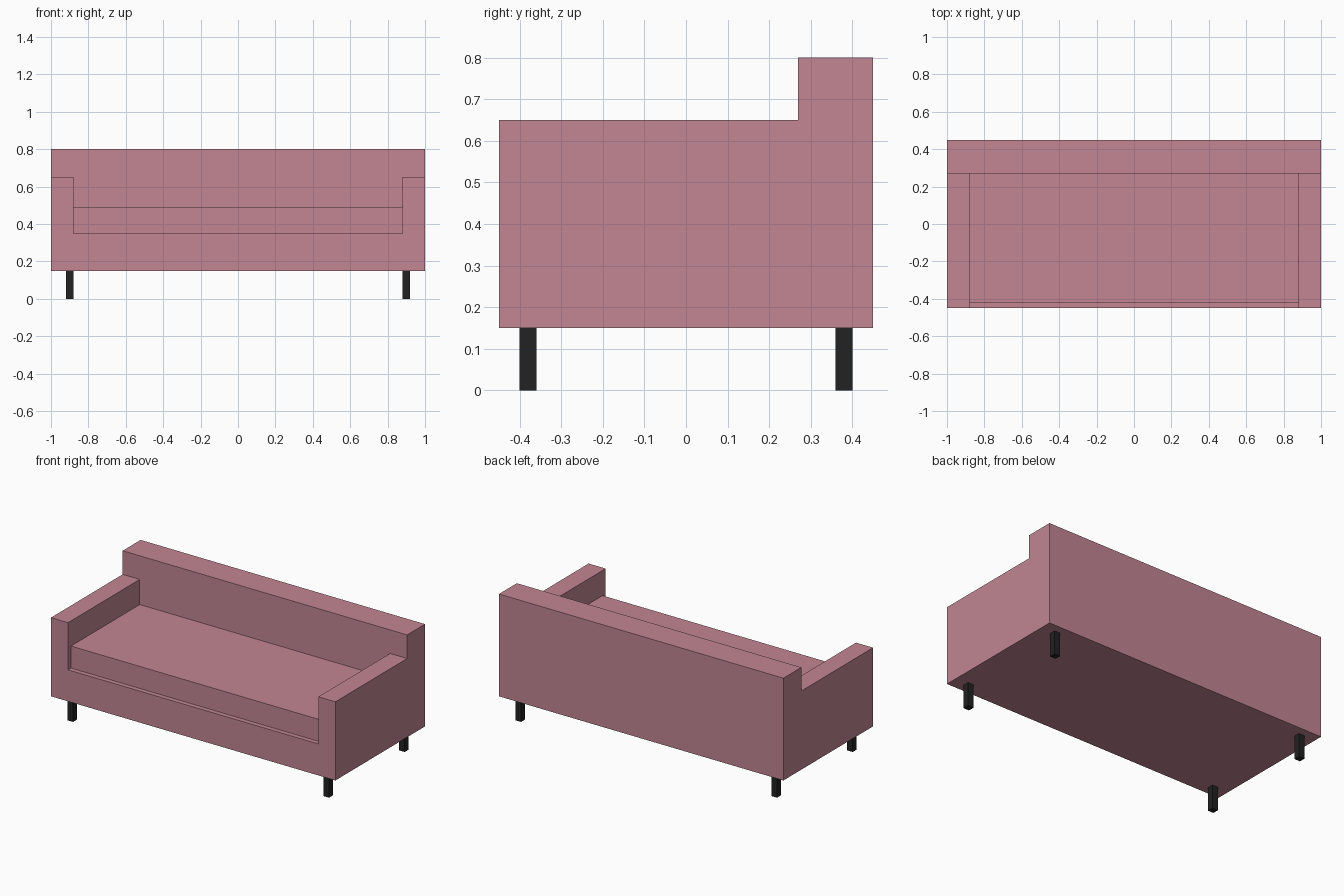
import bpy

# Remove the default cube
cube = bpy.data.objects.get("Cube")
if cube:
    bpy.data.objects.remove(cube, do_unlink=True)


def make_material(name, colour):
    mat = bpy.data.materials.new(name)
    mat.use_nodes = True
    mat.diffuse_color = (*colour, 1)
    mat.node_tree.nodes["Principled BSDF"].inputs["Base Color"].default_value = (*colour, 1)
    return mat


def box(name, low, high, mat):
    """Axis-aligned box between two corners."""
    centre = [(a + b) / 2 for a, b in zip(low, high)]
    bpy.ops.mesh.primitive_cube_add(size=1, location=centre)
    obj = bpy.context.object
    obj.name = name
    obj.scale = [b - a for a, b in zip(low, high)]
    bpy.ops.object.transform_apply(location=False, rotation=False, scale=True)
    obj.data.materials.append(mat)
    return obj


fabric = make_material("rose fabric", (0.54, 0.24, 0.29))
black = make_material("black leg", (0.016, 0.016, 0.016))

# Main proportions
half_width, half_depth = 1.0, 0.45
inner = 0.88          # inside face of the arms
back_front = 0.27     # front face of the backrest
leg_top, seat_base = 0.15, 0.35

# Upholstered body
box("base", (-inner, -half_depth, leg_top), (inner, back_front, seat_base), fabric)
box("backrest", (-half_width, back_front, leg_top), (half_width, half_depth, 0.80), fabric)
box("seat_cushion", (-inner, -0.42, seat_base), (inner, back_front, 0.49), fabric)

# Arms and legs on both sides
for side, s in (("left", 1), ("right", -1)):
    x0, x1 = sorted((s * inner, s * half_width))
    box(f"{side}_arm", (x0, -half_depth, leg_top), (x1, back_front, 0.65), fabric)
    for end, y in (("front", -0.38), ("back", 0.38)):
        x, r = s * 0.90, 0.02
        box(f"{end}_{side}_leg", (x - r, y - r, 0), (x + r, y + r, leg_top), black)
